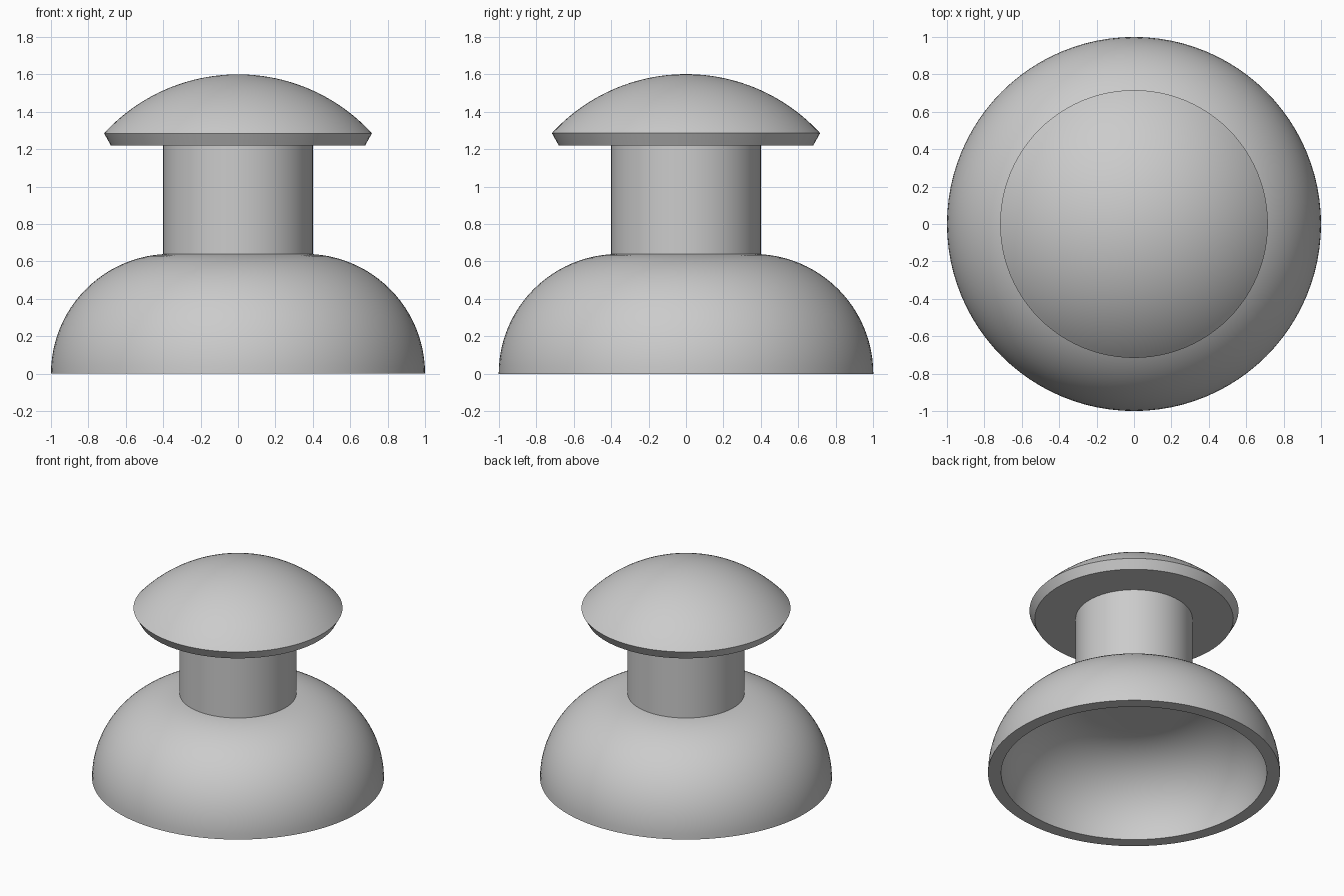
import bpy
import bmesh
from math import radians, sin, cos, tau, asin

SEGMENTS = 96

default = bpy.data.objects.get("Cube")
if default:
    bpy.data.objects.remove(default, do_unlink=True)


def arc(cx, cz, radius, start, end, steps):
    """Points (r, z) on an arc; angles in radians from the horizontal."""
    angles = [start + (end - start) * i / steps for i in range(steps + 1)]
    return [(max(cx + radius * cos(a), 0), cz + radius * sin(a)) for a in angles]


def lathe(name, profile):
    """Revolve an open profile of (r, z) points about the z axis."""
    bm = bmesh.new()
    verts = [bm.verts.new((r, 0, z)) for r, z in profile]
    edges = [bm.edges.new(pair) for pair in zip(verts, verts[1:])]
    bmesh.ops.spin(bm, geom=verts + edges, cent=(0, 0, 0), axis=(0, 0, 1),
                   angle=tau, steps=SEGMENTS, use_duplicate=False)
    bmesh.ops.remove_doubles(bm, verts=bm.verts, dist=0.0001)
    bmesh.ops.recalc_face_normals(bm, faces=bm.faces)
    mesh = bpy.data.meshes.new(name)
    bm.to_mesh(mesh)
    bm.free()
    obj = bpy.data.objects.new(name, mesh)
    bpy.context.collection.objects.link(obj)
    bpy.ops.object.select_all(action='DESELECT')
    obj.select_set(True)
    bpy.context.view_layer.objects.active = obj
    bpy.ops.object.shade_smooth_by_angle(angle=radians(30))
    return obj


# Hollow base: rounded outer shell, flat rim, rounded inner cavity
quarter = radians(90)
outer = arc(0.36, 0, 0.64, quarter, 0, 24)
inner = arc(0.36, 0, 0.55, 0, quarter, 24)
lathe("base_shell", [(0, 0.64)] + outer + inner + [(0, 0.55)])

# Stem, sunk slightly into the base and meeting the cap
lathe("stem", [(0, 0.6), (0.4, 0.6), (0.4, 1.22), (0, 1.22)])

# Cap: flat underside, flared edge and shallow dome
rim, rim_z, top_z = 0.716, 1.285, 1.6
rise = top_z - rim_z
dome_radius = (rim ** 2 + rise ** 2) / (2 * rise)
center_z = top_z - dome_radius
dome = arc(0, center_z, dome_radius, asin((rim_z - center_z) / dome_radius), quarter, 24)
lathe("cap", [(0, 1.22), (0.68, 1.22)] + dome)
